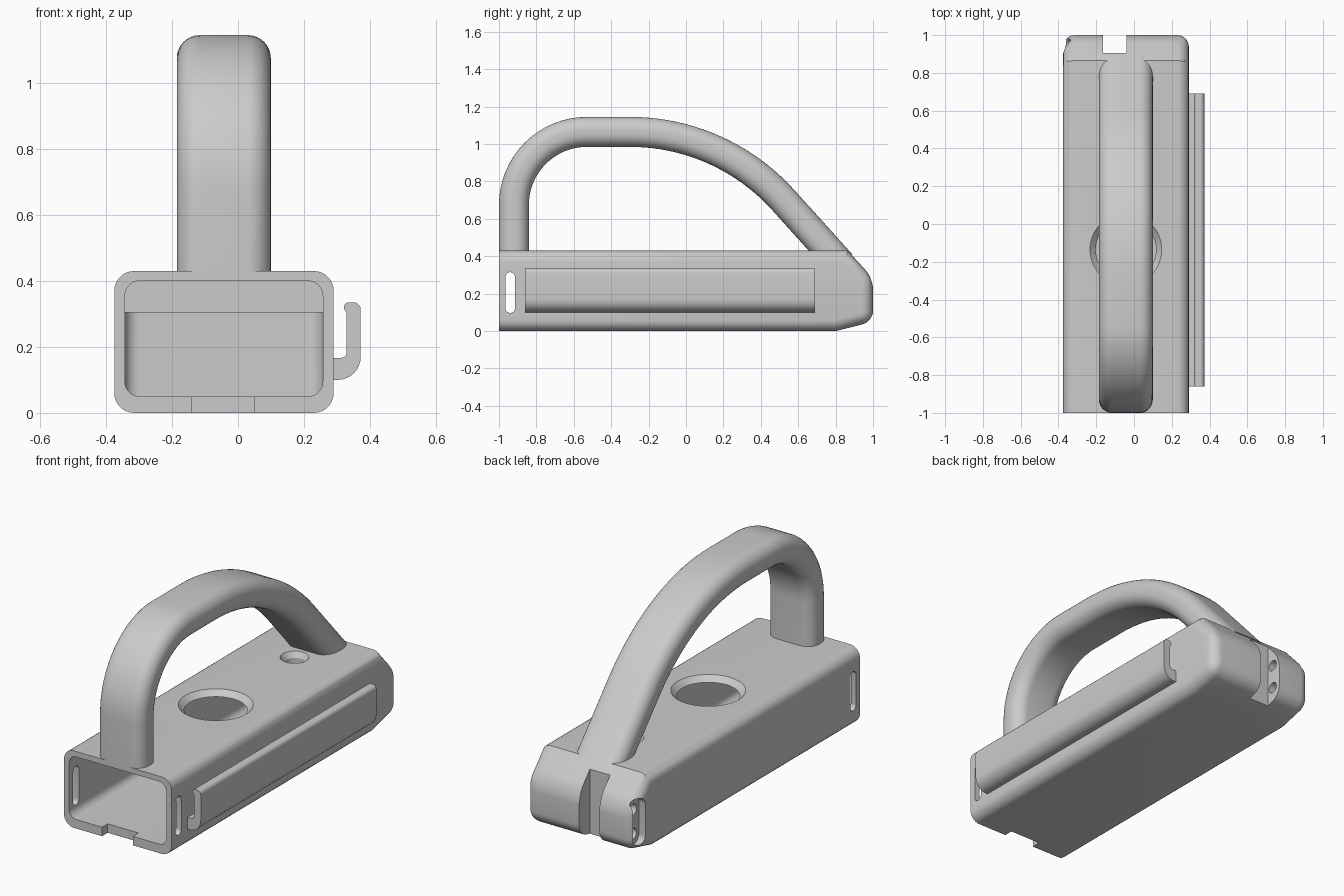
import bpy, bmesh
from math import sin, cos, pi, radians
from mathutils import Vector

default_cube = bpy.data.objects.get("Cube")
if default_cube:
    bpy.data.objects.remove(default_cube, do_unlink=True)

grey = bpy.data.materials.new("light_grey")
grey.use_nodes = True
grey.diffuse_color = (0.6, 0.6, 0.6, 1)
grey.node_tree.nodes["Principled BSDF"].inputs["Base Color"].default_value = (0.6, 0.6, 0.6, 1)

MID = -0.043            # centre line of body and handle
LEFT, RIGHT = -0.375, 0.29


def make(name, bm):
    bmesh.ops.recalc_face_normals(bm, faces=bm.faces)
    mesh = bpy.data.meshes.new(name)
    bm.to_mesh(mesh)
    bm.free()
    mesh.materials.append(grey)
    obj = bpy.data.objects.new(name, mesh)
    bpy.context.collection.objects.link(obj)
    return obj


def loft(name, rings, bevel=0, rule=None):
    """Skin equal rings, cap both ends, then round the edges chosen by the rule."""
    bm = bmesh.new()
    loops = [[bm.verts.new(p) for p in ring] for ring in rings]
    n = len(loops[0])
    for a, b in zip(loops, loops[1:]):
        for i in range(n):
            j = (i + 1) % n
            bm.faces.new((a[i], a[j], b[j], b[i]))
    bm.faces.new(loops[0])
    bm.faces.new(loops[-1])
    bmesh.ops.recalc_face_normals(bm, faces=bm.faces)
    if bevel:
        edges = [e for e in bm.edges if rule(e.verts[0].co, e.verts[1].co)]
        bmesh.ops.bevel(bm, geom=edges, offset=bevel, offset_type='OFFSET',
                        segments=7, profile=0.5, affect='EDGES', clamp_overlap=True)
    return make(name, bm)


def prism_x(name, pts, x0, x1, **kw):
    return loft(name, [[(x, y, z) for y, z in pts] for x in (x0, x1)], **kw)


def prism_y(name, pts, y0, y1, **kw):
    return loft(name, [[(x, y, z) for x, z in pts] for y in (y0, y1)], **kw)


def rect(a0, a1, b0, b1):
    return [(a0, b0), (a1, b0), (a1, b1), (a0, b1)]


def arc(cx, cy, r, start, end, n=8):
    angles = [radians(start + (end - start) * i / n) for i in range(n + 1)]
    return [(cx + r * cos(a), cy + r * sin(a)) for a in angles]


def rounded(a0, a1, b0, b1, r):
    return (arc(a1 - r, b1 - r, r, 0, 90) + arc(a0 + r, b1 - r, r, 90, 180)
            + arc(a0 + r, b0 + r, r, 180, 270) + arc(a1 - r, b0 + r, r, 270, 360))


def circle(cx, cy, r, n=48):
    return arc(cx, cy, r, 0, 360 * (n - 1) / n, n - 1)


def combine(target, other, operation='DIFFERENCE'):
    mod = target.modifiers.new("combine", 'BOOLEAN')
    mod.operation = operation
    mod.solver = 'EXACT'
    mod.object = other
    bpy.context.view_layer.objects.active = target
    bpy.context.view_layer.update()
    bpy.ops.object.modifier_apply(modifier=mod.name)
    bpy.data.objects.remove(other, do_unlink=True)


def same(a, b):
    return abs(a - b) < 1e-4


# Body: side profile with sloped tail, rounded except at the open front
body = prism_x("body", [(-1, 0), (0.8, 0), (1, 0.05), (1, 0.283), (0.865, 0.43), (-1, 0.43)],
               LEFT, RIGHT, bevel=0.06,
               rule=lambda a, b: (same(a.x, b.x) and a.y + b.y > -1.9) or a.y + b.y > 1.99)

# Inner cavity, open at the front
cavity = prism_x("cavity_cutter", rect(-1.1, 0.85, 0.05, 0.4), -0.343, 0.257, bevel=0.045,
                 rule=lambda a, b: same(a.x, b.x) and a.y + b.y > -2.1)
combine(body, cavity)

# Lowered ceiling block inside, around the small hole
combine(body, prism_x("ceiling_block", rect(0.44, 0.865, 0.305, 0.41), -0.355, 0.27), 'UNION')


# Countersunk holes in the top
def drill(y, wide, narrow, depth):
    top = wide + (wide - narrow) / 3
    profile = [(0.44, top), (0.4, narrow), (depth, narrow)]
    rings = [[(x, v, z) for x, v in circle(MID, y, r)] for z, r in profile]
    combine(body, loft("hole_cutter", rings))


drill(-0.135, 0.19, 0.16, 0.36)
drill(0.56, 0.073, 0.055, 0.25)

# Long strap slots in both side walls near the front
combine(body, prism_x("strap_cutter", rounded(-0.965, -0.915, 0.097, 0.315, 0.0249), -0.6, 0.5))

# Floor notch at the front and upright slot at the tail
combine(body, prism_x("notch_cutter", rect(-1.1, -0.95, -0.1, 0.07), -0.14, 0.05))
combine(body, prism_x("tail_cutter", rect(0.905, 1.1, -0.1, 0.6), -0.165, -0.04))

# Cord pocket on the tail corner with two cord holes into the slot
combine(body, prism_x("pocket_cutter", rounded(0.895, 0.98, 0.06, 0.32, 0.042), -0.5, -0.335))
for z in (0.12, 0.255):
    combine(body, prism_x("cord_cutter", circle(0.945, z, 0.03, 24), -0.45, -0.1))

# Handle: rounded section swept along upright, front arc, long rear arc, slope
section = rounded(-0.1425, 0.1425, -0.08, 0.08, 0.07)
path = [(-0.92, 0.41, pi / 2)]
for i in range(17):
    a = pi / 2 * (1 - i / 16)
    path.append((-0.53 - 0.39 * sin(a), 0.675 + 0.39 * cos(a), a))
for i in range(21):
    a = radians(48) * i / 20
    path.append((-0.3 + 1.105 * sin(a), -0.04 + 1.105 * cos(a), -a))
rings = [[Vector((MID + u, y - v * sin(a), z + v * cos(a))) for u, v in section]
         for y, z, a in path]
slope = Vector((0, cos(radians(48)), -sin(radians(48))))
rings.append([p + slope * ((0.41 - p.z) / slope.z) for p in rings[-1]])
handle = loft("handle", rings)

# Side hook rail
hook_profile = ([(0.27, 0.1), (0.297, 0.1)] + arc(0.302, 0.17, 0.07, -90, 0)
                + arc(0.35, 0.313, 0.022, 0, 90, 5) + arc(0.336, 0.32, 0.015, 90, 225, 6)
                + [(0.329, 0.3)] + arc(0.314, 0.182, 0.015, 0, -90, 5) + [(0.27, 0.167)])
hook = prism_y("side_hook", hook_profile, -0.86, 0.69)

# Smooth rounded areas, keep hard edges
bpy.ops.object.select_all(action='DESELECT')
for part in (body, handle, hook):
    part.select_set(True)
bpy.context.view_layer.objects.active = body
bpy.ops.object.shade_smooth_by_angle(angle=radians(30))
